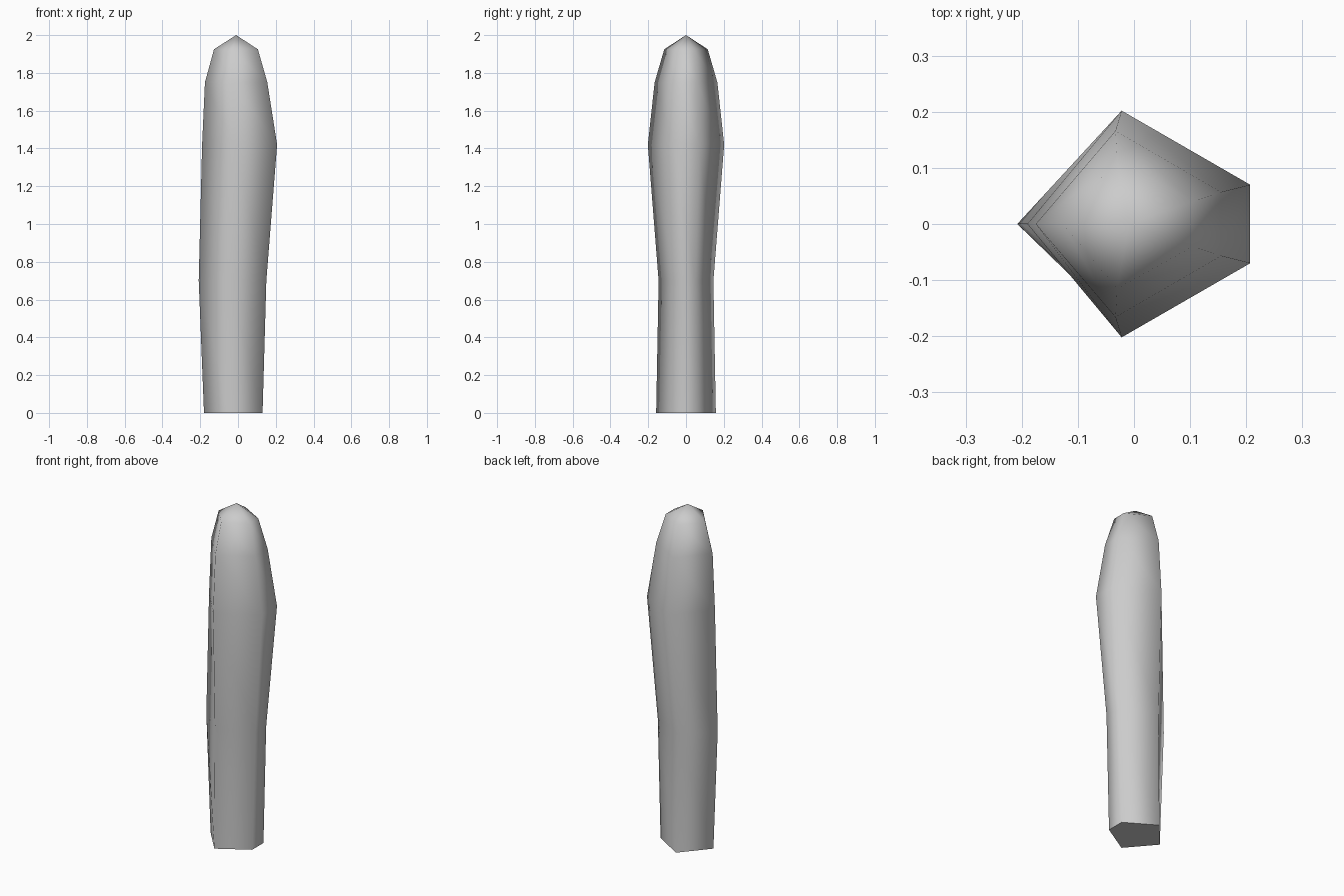
import bpy

if "Cube" in bpy.data.objects:
    bpy.data.objects.remove(bpy.data.objects["Cube"])

# Rings: z, left x, side-corner x, right x, side-corner half depth, right half depth
rings = [
    (0.00, -0.18, -0.045, 0.13, 0.158, 0.053),
    (0.70, -0.208, -0.05, 0.15, 0.145, 0.05),
    (1.42, -0.19, -0.022, 0.207, 0.202, 0.07),
    (1.75, -0.175, -0.033, 0.155, 0.166, 0.057),
    (1.925, -0.127, -0.03, 0.105, 0.115, 0.04),
]

# Five-sided cross-sections, counter-clockwise from the left corner
verts = []
for z, left, side, right, d, e in rings:
    verts += [(left, 0, z), (side, -d, z), (right, -e, z), (right, e, z), (side, d, z)]
verts.append((-0.01, 0, 2.0))
apex = len(verts) - 1

# Side walls, with the same diagonal all the way round
faces = [(4, 3, 2, 1, 0)]
for r in range(len(rings) - 1):
    for i in range(5):
        j = (i + 1) % 5
        a, b, c, d = r * 5 + i, r * 5 + j, r * 5 + 5 + j, r * 5 + 5 + i
        faces += [(a, b, d), (b, c, d)]

# Pointed cap
top = apex - 5
faces += [(top + i, top + (i + 1) % 5, apex) for i in range(5)]

mesh = bpy.data.meshes.new("finger_post")
mesh.from_pydata(verts, [], faces)
for p in mesh.polygons:
    p.use_smooth = p.index > 0

# Crisp rim round the flat base
for edge in mesh.edges:
    if max(edge.vertices) < 5:
        edge.use_edge_sharp = True
mesh.update()
bpy.context.collection.objects.link(bpy.data.objects.new("finger_post", mesh))
